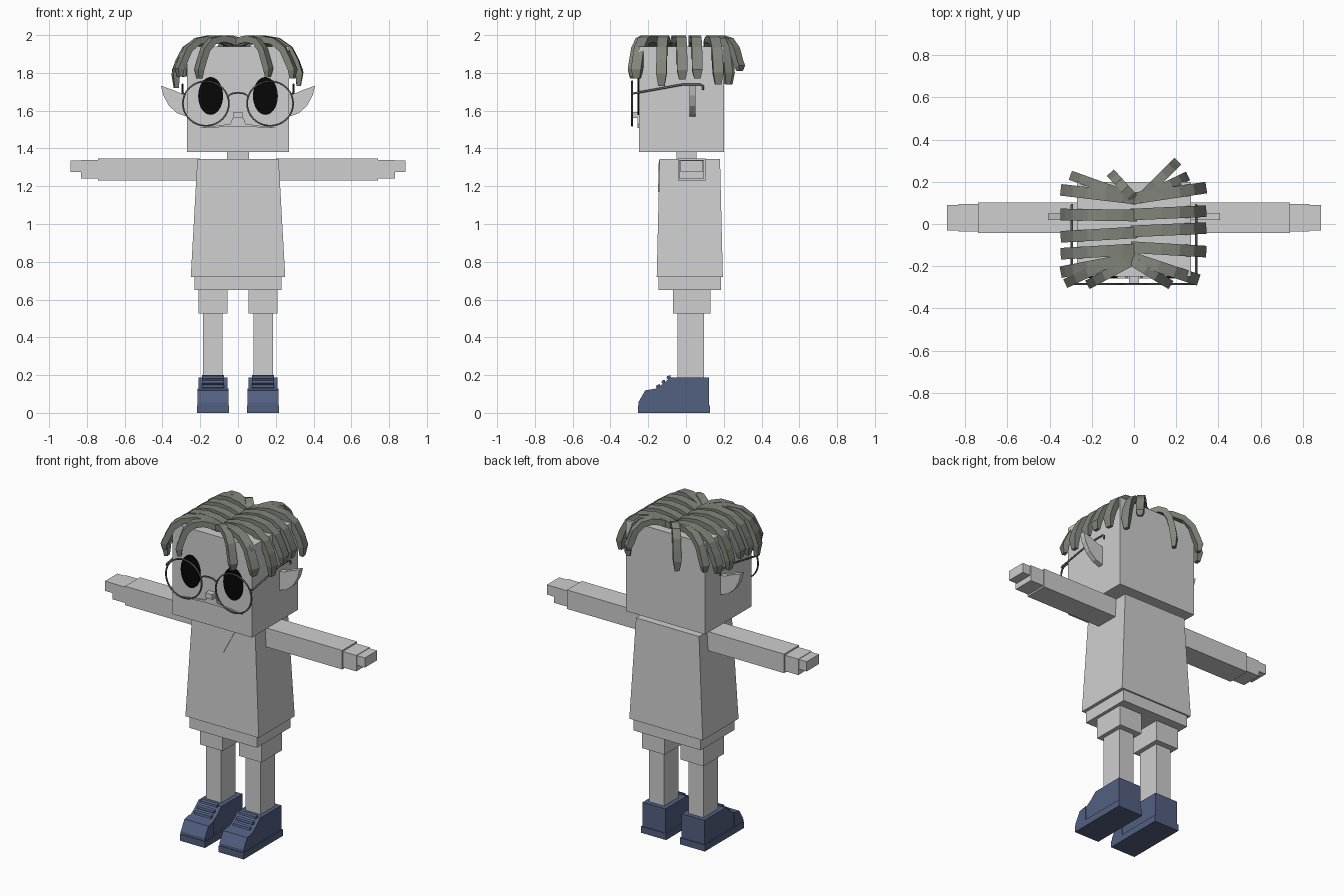
import bpy, bmesh, math
from mathutils import Vector

cube = bpy.data.objects.get("Cube")
if cube:
    bpy.data.objects.remove(cube, do_unlink=True)


def material(name, r, g, b):
    m = bpy.data.materials.new(name)
    m.use_nodes = True
    m.diffuse_color = (r, g, b, 1)
    m.node_tree.nodes["Principled BSDF"].inputs["Base Color"].default_value = (r, g, b, 1)
    return m


GREY = material("pale grey", 0.62, 0.62, 0.62)
HAIR = material("olive grey hair", 0.22, 0.235, 0.195)
BLUE = material("dusty blue", 0.085, 0.115, 0.22)
BLACK = material("black", 0.002, 0.002, 0.002)
WIRE = material("dark wire", 0.12, 0.12, 0.12)


def finish(name, bm, mat):
    bmesh.ops.recalc_face_normals(bm, faces=bm.faces)
    mesh = bpy.data.meshes.new(name)
    bm.to_mesh(mesh)
    bm.free()
    mesh.materials.append(mat)
    ob = bpy.data.objects.new(name, mesh)
    bpy.context.collection.objects.link(ob)
    return ob


def loft(name, rings, mat):
    """Skin closed rings of equal length and cap both ends."""
    bm = bmesh.new()
    rows = [[bm.verts.new(p) for p in ring] for ring in rings]
    n = len(rows[0])
    for a, b in zip(rows, rows[1:]):
        for i in range(n):
            j = (i + 1) % n
            bm.faces.new((a[i], a[j], b[j], b[i]))
    bm.faces.new(rows[0])
    bm.faces.new(rows[-1])
    return finish(name, bm, mat)


def rect(x0, x1, y0, y1, z):
    return [(x0, y0, z), (x1, y0, z), (x1, y1, z), (x0, y1, z)]


def box(name, x0, x1, y0, y1, z0, z1, mat=GREY):
    return loft(name, [rect(x0, x1, y0, y1, z0), rect(x0, x1, y0, y1, z1)], mat)


def plate(name, outline, y0, y1, mat=GREY):
    """Extrude an x-z outline along y."""
    return loft(name, [[(x, y, z) for x, z in outline] for y in (y0, y1)], mat)


def side_extrude(name, outline, x0, x1, mat):
    """Extrude a y-z outline along x."""
    return loft(name, [[(x, y, z) for y, z in outline] for x in (x0, x1)], mat)


def wire(name, points, radius, cyclic=False):
    curve = bpy.data.curves.new(name, "CURVE")
    curve.dimensions = "3D"
    curve.bevel_depth = radius
    curve.bevel_resolution = 1
    spline = curve.splines.new("POLY")
    spline.points.add(len(points) - 1)
    for p, co in zip(spline.points, points):
        p.co = (*co, 1)
    spline.use_cyclic_u = cyclic
    curve.materials.append(WIRE)
    ob = bpy.data.objects.new(name, curve)
    bpy.context.collection.objects.link(ob)


def ellipse(cx, cz, rx, rz, n=32):
    return [(cx + rx * math.cos(2 * math.pi * i / n),
             cz + rz * math.sin(2 * math.pi * i / n)) for i in range(n)]


# Torso, shorts, neck and head
loft("shirt", [rect(-0.25, 0.25, -0.155, 0.195, 0.72),
               rect(-0.215, 0.215, -0.14, 0.18, 1.345)], GREY)
box("shorts_waist", -0.23, 0.23, -0.145, 0.185, 0.65, 0.73)
box("neck", -0.057, 0.057, -0.05, 0.055, 1.33, 1.39)
box("head", -0.27, 0.27, -0.25, 0.2, 1.38, 1.94)
loft("collar", [[(x, y + d, z) for x, y, z in
                 ((-0.085, -0.14, 1.335), (0.085, -0.14, 1.335), (0, -0.144, 1.17))]
                for d in (-0.004, 0.003)], GREY)

# Nose and moustache
box("nose", -0.023, 0.023, -0.285, -0.245, 1.56, 1.592)
plate("moustache", [(-0.03, 1.56), (0.03, 1.56), (0.04, 1.53), (0.21, 1.508),
                    (0.03, 1.515), (-0.03, 1.515), (-0.21, 1.508), (-0.04, 1.53)],
      -0.258, -0.249)

SHOE = [(-0.25, 0.035), (-0.25, 0.055), (-0.215, 0.113), (-0.165, 0.125),
        (-0.12, 0.155), (-0.085, 0.188), (0.122, 0.188), (0.122, 0.035)]

for s, side in ((1, "left"), (-1, "right")):
    # Arm and stepped hand
    box(side + "_sleeve", s * 0.2, s * 0.74, -0.042, 0.102, 1.23, 1.347)
    box(side + "_palm", s * 0.73, s * 0.832, -0.036, 0.095, 1.24, 1.338)
    box(side + "_fingers", s * 0.825, s * 0.886, -0.03, 0.09, 1.275, 1.335)

    # Leg
    box(side + "_shorts_leg", s * 0.055, s * 0.21, -0.07, 0.13, 0.525, 0.66)
    box(side + "_leg", s * 0.083, s * 0.185, -0.045, 0.095, 0.17, 0.53)

    # Shoe with sole and laces
    box(side + "_sole", s * 0.047, s * 0.217, -0.255, 0.127, 0, 0.04, BLUE)
    side_extrude(side + "_shoe", SHOE, s * 0.055, s * 0.21, BLUE)
    side_extrude(side + "_toe_cap", [(-0.252, 0.04), (-0.252, 0.056), (-0.216, 0.119),
                                     (-0.165, 0.128), (-0.165, 0.04)],
                 s * 0.05, s * 0.214, BLUE)
    for k in range(3):
        y, z = -0.15 + k * 0.028, 0.135 + k * 0.024
        side_extrude(side + "_lace", [(y - 0.009, z), (y - 0.005, z + 0.012),
                                      (y + 0.012, z + 0.017), (y + 0.012, z - 0.01)],
                     s * 0.075, s * 0.19, BLUE)

    # Pointed ear
    plate(side + "_ear", [(s * x, z) for x, z in
                          ((0.26, 1.685), (0.3, 1.69), (0.345, 1.71), (0.408, 1.732),
                           (0.395, 1.68), (0.365, 1.625), (0.32, 1.585), (0.26, 1.565))],
          0.018, 0.05)

    # Eye and glasses
    plate(side + "_eye", ellipse(s * 0.145, 1.678, 0.066, 0.1), -0.257, -0.249, BLACK)
    wire(side + "_lens_rim", [(x, -0.285, z) for x, z in ellipse(s * 0.17, 1.638, 0.122, 0.118)],
         0.005, True)
    wire(side + "_temple", [(s * 0.288, -0.285, 1.69), (s * 0.294, -0.27, 1.693),
                            (s * 0.294, -0.02, 1.738), (s * 0.294, 0.075, 1.738),
                            (s * 0.294, 0.09, 1.73), (s * 0.294, 0.09, 1.71)], 0.006)
wire("glasses_bridge", [(-0.055, -0.285, 1.675), (-0.035, -0.285, 1.69), (0, -0.285, 1.695),
                        (0.035, -0.285, 1.69), (0.055, -0.285, 1.675)], 0.005)

# Hair: tapered strands that arch from the parting and droop
ARCH = ((0, 1.95), (0.2, 1.972), (0.42, 1.981), (0.66, 1.968), (0.84, 1.925), (0.94, 1.86))


def strand(x0, y0, x1, y1, z1, width=0.055):
    root, reach = Vector((x0, y0, 0)), Vector((x1 - x0, y1 - y0, 0))
    out = reach.normalized()
    across = Vector((-out.y, out.x, 0))
    path = [root + reach * t + Vector((0, 0, z)) for t, z in ARCH]
    path += [root + reach + Vector((0, 0, (z1 + 1.86) / 2)),
             root + reach * 0.99 + Vector((0, 0, z1))]
    rings = []
    for i, p in enumerate(path):
        tangent = (path[min(i + 1, len(path) - 1)] - path[max(i - 1, 0)]).normalized()
        up = across.cross(tangent)
        taper = 0.6 if i == len(path) - 1 else 1
        a, b = across * width / 2 * taper, up * 0.018 * taper
        rings.append([p - a - b, p + a - b, p + a + b, p - a + b])
    loft("hair_strand", rings, HAIR)


# Side strands
for args in ((0.12, 0.17, 1.74), (0.045, 0.06, 1.77), (-0.035, -0.02, 1.765),
             (-0.11, -0.13, 1.73)):
    strand(-0.01, args[0], 0.325, args[1], args[2])
for args in ((0.12, 0.16, 1.76), (0.04, 0.045, 1.74), (-0.04, -0.06, 1.77),
             (-0.12, -0.14, 1.76), (-0.16, -0.225, 1.72)):
    strand(0.01, args[0], -0.33, args[1], args[2])
# Fringe
strand(-0.01, -0.16, 0.29, -0.26, 1.77)
strand(-0.02, -0.17, 0.16, -0.28, 1.78, 0.045)
strand(-0.03, -0.14, -0.31, -0.275, 1.78, 0.045)
strand(0, -0.17, -0.205, -0.28, 1.77, 0.045)
# Back strands
strand(0.03, 0.12, 0.195, 0.285, 1.81, 0.045)
strand(0.03, 0.12, 0.24, 0.22, 1.74, 0.045)
strand(0, 0.12, -0.1, 0.23, 1.74, 0.045)
strand(-0.02, 0.13, -0.285, 0.225, 1.78, 0.045)
